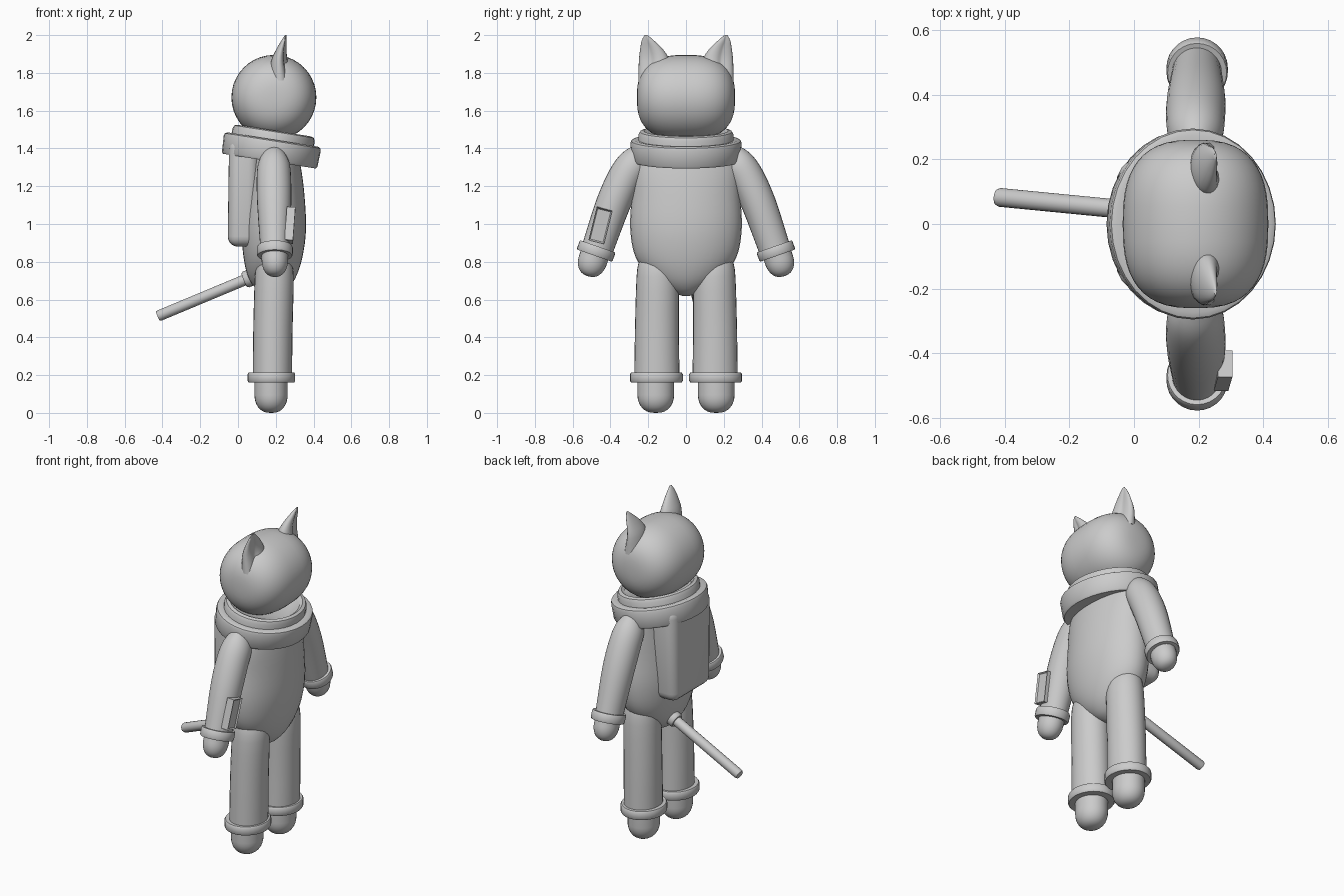
import bpy, bmesh, math
from mathutils import Vector, Matrix

if "Cube" in bpy.data.objects:
    bpy.data.objects.remove(bpy.data.objects["Cube"])

grey = bpy.data.materials.new("soft grey")
grey.diffuse_color = (0.6, 0.6, 0.6, 1)
grey.use_nodes = True
grey.node_tree.nodes["Principled BSDF"].inputs["Base Color"].default_value = grey.diffuse_color
X, Y, Z = Vector((1, 0, 0)), Vector((0, 1, 0)), Vector((0, 0, 1))


def finish(name, bm, angle=40):
    bmesh.ops.recalc_face_normals(bm, faces=bm.faces)
    me = bpy.data.meshes.new(name)
    bm.to_mesh(me)
    bm.free()
    me.materials.append(grey)
    ob = bpy.data.objects.new(name, me)
    bpy.context.collection.objects.link(ob)
    bpy.ops.object.select_all(action='DESELECT')
    ob.select_set(True)
    bpy.context.view_layer.objects.active = ob
    bpy.ops.object.shade_smooth_by_angle(angle=math.radians(angle))
    return ob


def refine(rings, steps):
    """Catmull-Rom interpolation through the control rings."""
    out = []
    for i in range(len(rings) - 1):
        b, c = rings[i], rings[i + 1]
        a = rings[max(i - 1, 0)]
        d = rings[min(i + 2, len(rings) - 1)]
        for k in range(steps):
            t = k / steps
            out.append([q + 0.5 * t * (r - p + t * (2 * p - 5 * q + 4 * r - s + t * (3 * (q - r) + s - p)))
                        for p, q, r, s in zip(a, b, c, d)])
    return out + [rings[-1]]


def loft(name, rings, axis=None, hint=X, sides=28, steps=1, dent=0, dent_at=0, angle=40):
    """Skin elliptical rings (x, y, z, radius_u, radius_v), capped at both ends."""
    rings = refine(rings, steps)
    bm = bmesh.new()
    loops = []
    for i, (x, y, z, ru, rv) in enumerate(rings):
        a, b = rings[max(i - 1, 0)], rings[min(i + 1, len(rings) - 1)]
        d = axis or (Vector(b[:3]) - Vector(a[:3])).normalized()
        u = (hint - d * hint.dot(d)).normalized()
        v = d.cross(u)
        loop = []
        for k in range(sides):
            t = math.tau * k / sides
            f = 1 - dent * max(0, math.cos(t - dent_at)) ** 3
            loop.append(bm.verts.new(Vector((x, y, z)) + f * (u * ru * math.cos(t) + v * rv * math.sin(t))))
        loops.append(loop)
    for p, q in zip(loops, loops[1:]):
        for k in range(sides):
            n = (k + 1) % sides
            bm.faces.new((p[k], p[n], q[n], q[k]))
    bm.faces.new(loops[0])
    bm.faces.new(loops[-1])
    return finish(name, bm, angle)


def along(origin, axis, profile, ru, rv):
    """Turn (height, scale) pairs into rings along an axis."""
    return [(*(Vector(origin) + axis * h), ru * f, rv * f) for h, f in profile]


# head: rounded barrel turned about the sideways axis
prof = []
for i in range(25):
    t = math.pi * (0.015 + 0.97 * i / 24)
    c = -math.cos(t)
    prof.append((0.26 * math.copysign(abs(c) ** 0.75, c), math.sin(t) ** 0.75))
loft("head", along((0.19, 0, 1.67), Y, prof, 0.225, 0.225), axis=Y, sides=40)

# torso
loft("torso", [(0.19, 0, 1.45, 0.11, 0.24), (0.198, 0, 1.3, 0.135, 0.28),
               (0.195, 0, 1.15, 0.157, 0.288), (0.19, 0, 0.97, 0.17, 0.295),
               (0.185, 0, 0.82, 0.155, 0.265), (0.18, 0, 0.71, 0.122, 0.18),
               (0.18, 0, 0.645, 0.07, 0.085), (0.18, 0, 0.62, 0.015, 0.02)],
     axis=Z, sides=36, steps=4)

# tilted collar: wide band below, narrow neck ring above
tilt = Vector((math.sin(math.radians(9)), 0, math.cos(math.radians(9))))
loft("collar_band", along((0.175, 0, 1.388), tilt,
     [(-0.052, 0.8), (-0.056, 0.96), (-0.045, 0.985), (0.04, 1), (0.053, 0.985), (0.06, 0.93), (0.055, 0.8)],
     0.26, 0.295), axis=tilt, sides=32)
loft("neck_ring", along((0.175, 0, 1.388), tilt,
     [(0.03, 0.9), (0.085, 0.9), (0.102, 0.87), (0.108, 0.8), (0.095, 0.74)],
     0.245, 0.28), axis=tilt, sides=32)

# backpack: rounded block against the back
bm = bmesh.new()
bmesh.ops.create_cube(bm, size=1, matrix=Matrix.Translation((0.025, 0, 1.165)) @ Matrix.Diagonal((0.16, 0.4, 0.57, 1)))
for v in bm.verts:
    if v.co.z < 1:
        v.co.y *= 0.92
    else:
        v.co.x += 0.008
bmesh.ops.bevel(bm, geom=bm.edges[:], offset=0.055, segments=5, profile=0.5, affect='EDGES')
finish("backpack", bm)

# tail rod and its socket
tip, root = Vector((-0.424, 0.083, 0.512)), Vector((0.07, 0.035, 0.718))
d = (tip - root).normalized()
n = (tip - root).length
loft("tail", along(root, d, [(0, 1), (n - 0.01, 1), (n, 0.85)], 0.029, 0.029), axis=d, hint=Y, sides=16)
loft("tail_socket", along(root, d, [(-0.02, 1), (0.03, 1), (0.04, 0.85)], 0.045, 0.045), axis=d, hint=Y, sides=16)

cuff = [(-0.026, 0.8), (-0.026, 0.96), (-0.018, 1), (0.018, 1), (0.026, 0.96), (0.026, 0.8)]
cap = [(math.sin(a), math.cos(a) ** 0.8) for a in [math.pi / 2 * i / 8 * 0.98 for i in range(9)]]

for s, side in ((1, "left"), (-1, "right")):
    # ear: thin pointed shell hollowed at the front
    loft("ear_" + side, [(0.235, s * 0.175, 1.76, 0.07, 0.08), (0.225, s * 0.17, 1.86, 0.05, 0.083),
                         (0.232, s * 0.182, 1.92, 0.032, 0.064), (0.245, s * 0.202, 1.97, 0.016, 0.034),
                         (0.253, s * 0.212, 2.0, 0.004, 0.008)],
         axis=Z, sides=24, steps=3, dent=0.6, dent_at=s * 0.45, angle=55)

    # arm, wrist cuff and mitten
    loft("arm_" + side, [(0.19, s * 0.235, 1.37, 0.055, 0.065), (0.19, s * 0.275, 1.318, 0.083, 0.087),
                         (0.19, s * 0.325, 1.24, 0.091, 0.092), (0.192, s * 0.388, 1.1, 0.09, 0.091),
                         (0.194, s * 0.458, 0.9, 0.078, 0.085), (0.194, s * 0.475, 0.85, 0.076, 0.083)],
         steps=4)
    down = Vector((0, s * 0.33, -0.944)).normalized()
    wrist = Vector((0.195, s * 0.476, 0.857))
    loft("wrist_cuff_" + side, along(wrist, down, cuff, 0.095, 0.1), axis=down)
    loft("mitten_" + side, along(wrist, down, [(0, 1)] + [(0.05 + 0.09 * h, f) for h, f in cap],
                                 0.07, 0.077), axis=down)

    # leg, ankle cuff and foot
    loft("leg_" + side, [(0.182, s * 0.154, 0.18, 0.104, 0.12), (0.185, s * 0.154, 0.45, 0.104, 0.116),
                         (0.192, s * 0.15, 0.72, 0.103, 0.112), (0.19, s * 0.15, 0.8, 0.09, 0.1)],
         axis=Z, steps=3)
    loft("ankle_cuff_" + side, along((0.177, s * 0.157, 0.187), Z, cuff, 0.126, 0.14), axis=Z)
    loft("foot_" + side, along((0.175, s * 0.16, 0.18), -Z, [(0, 1)] + [(0.085 + 0.095 * h, f) for h, f in cap],
                               0.088, 0.097), axis=-Z)

# forearm panel with a recessed face
bm = bmesh.new()
bmesh.ops.create_cube(bm, size=1, matrix=Matrix.Translation((0.275, -0.453, 0.993))
                      @ Matrix.Rotation(math.radians(-14), 4, 'X')
                      @ Matrix.Rotation(math.radians(4), 4, 'Y') @ Matrix.Diagonal((0.045, 0.085, 0.18, 1)))
front = max(bm.faces, key=lambda f: f.calc_center_median().x)
bmesh.ops.inset_region(bm, faces=[front], thickness=0.01, depth=-0.008)
finish("forearm_panel", bm, 30)
